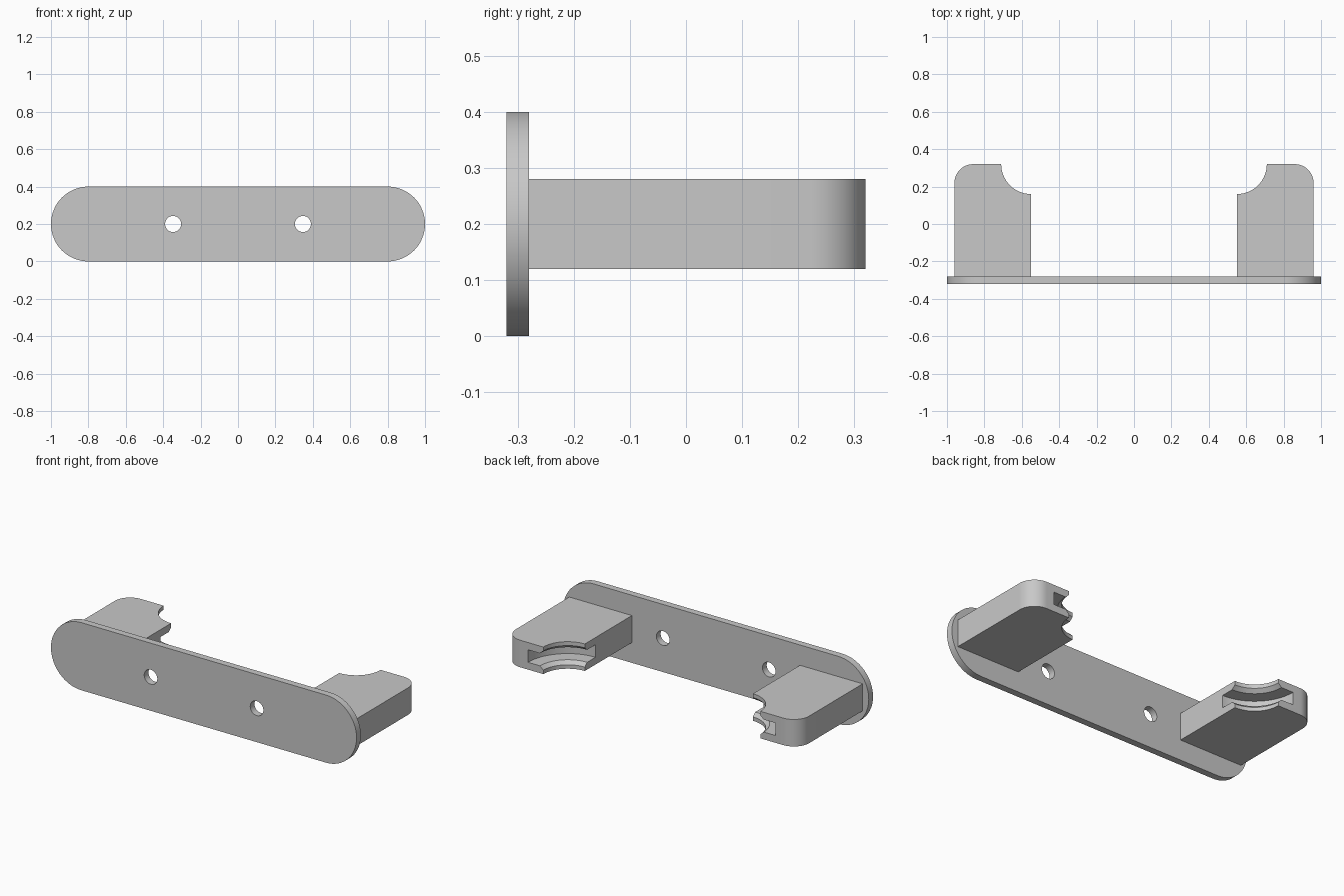
import bpy, bmesh
from math import pi, sin, cos
from mathutils import Matrix, Vector

old = bpy.data.objects.get("Cube")
if old:
    bpy.data.objects.remove(old)

GREY = (0.58, 0.58, 0.58, 1)
grey = bpy.data.materials.new("plain_grey")
grey.diffuse_color = GREY
grey.use_nodes = True
grey.node_tree.nodes["Principled BSDF"].inputs["Base Color"].default_value = GREY


def arc(cx, cy, r, start, end, steps):
    return [(cx + r * cos(start + (end - start) * i / steps),
             cy + r * sin(start + (end - start) * i / steps)) for i in range(steps + 1)]


def finish(bm, name):
    bmesh.ops.recalc_face_normals(bm, faces=bm.faces)
    mesh = bpy.data.meshes.new(name)
    bm.to_mesh(mesh)
    bm.free()
    obj = bpy.data.objects.new(name, mesh)
    bpy.context.collection.objects.link(obj)
    mesh.materials.append(grey)
    return obj


def prism(name, points, push):
    """Extrude a closed outline of 3D points along a vector."""
    bm = bmesh.new()
    face = bm.faces.new([bm.verts.new(p) for p in points])
    res = bmesh.ops.extrude_face_region(bm, geom=[face])
    verts = [g for g in res["geom"] if isinstance(g, bmesh.types.BMVert)]
    bmesh.ops.translate(bm, verts=verts, vec=push)
    return finish(bm, name)


def lathe(name, profile, centre):
    """Revolve a (radius, height) profile about a vertical axis."""
    bm = bmesh.new()
    verts = [bm.verts.new((r, 0, z)) for r, z in profile]
    edges = [bm.edges.new(pair) for pair in zip(verts, verts[1:])]
    bmesh.ops.spin(bm, geom=verts + edges, cent=(0, 0, 0), axis=(0, 0, 1),
                   angle=2 * pi, steps=96, use_duplicate=False)
    bmesh.ops.remove_doubles(bm, verts=bm.verts, dist=1e-5)
    bmesh.ops.translate(bm, verts=bm.verts, vec=centre)
    return finish(bm, name)


def cut(obj, cutter):
    cutter.hide_render = True
    mod = obj.modifiers.new("cut", "BOOLEAN")
    mod.operation = "DIFFERENCE"
    mod.solver = "EXACT"
    mod.object = cutter
    bpy.context.view_layer.objects.active = obj
    bpy.ops.object.modifier_apply(modifier=mod.name)
    bpy.data.objects.remove(cutter)


def smooth(obj):
    bpy.ops.object.select_all(action="DESELECT")
    obj.select_set(True)
    bpy.context.view_layer.objects.active = obj
    bpy.ops.object.shade_smooth_by_angle(angle=pi / 6)


MID = 0.2             # height of the centre line
FRONT, PLATE_BACK, BACK = -0.32, -0.28, 0.32

# Mounting plate with round ends
outline = arc(0.8, MID, 0.2, -pi / 2, pi / 2, 32) + arc(-0.8, MID, 0.2, pi / 2, 3 * pi / 2, 32)
plate = prism("mounting_plate", [(x, FRONT, z) for x, z in outline],
              Vector((0, PLATE_BACK - FRONT, 0)))

# Screw holes
for side in (1, -1):
    ring = arc(side * 0.347, MID, 0.043, 0, 2 * pi, 32)[:-1]
    cut(plate, prism("hole_cutter", [(x, FRONT - 0.05, z) for x, z in ring], Vector((0, 0.2, 0))))
smooth(plate)

# Arms with a rounded outer corner and a chamfered, slotted round notch
half = [(0, 0.12), (0.16, 0.12), (0.16, 0.057), (0.182, 0.037), (0.26, 0.037)]
notch = half + [(r, -z) for r, z in reversed(half)]
for side, name in ((1, "left_arm"), (-1, "right_arm")):
    shape = [(0.55, BACK), (0.55, PLATE_BACK), (0.96, PLATE_BACK)] + arc(0.86, 0.22, 0.1, 0, pi / 2, 20)
    arm = prism(name, [(side * x, y, MID - 0.08) for x, y in shape], Vector((0, 0, 0.16)))
    cut(arm, lathe("notch_cutter", notch, (side * 0.55, BACK, MID)))
    smooth(arm)
